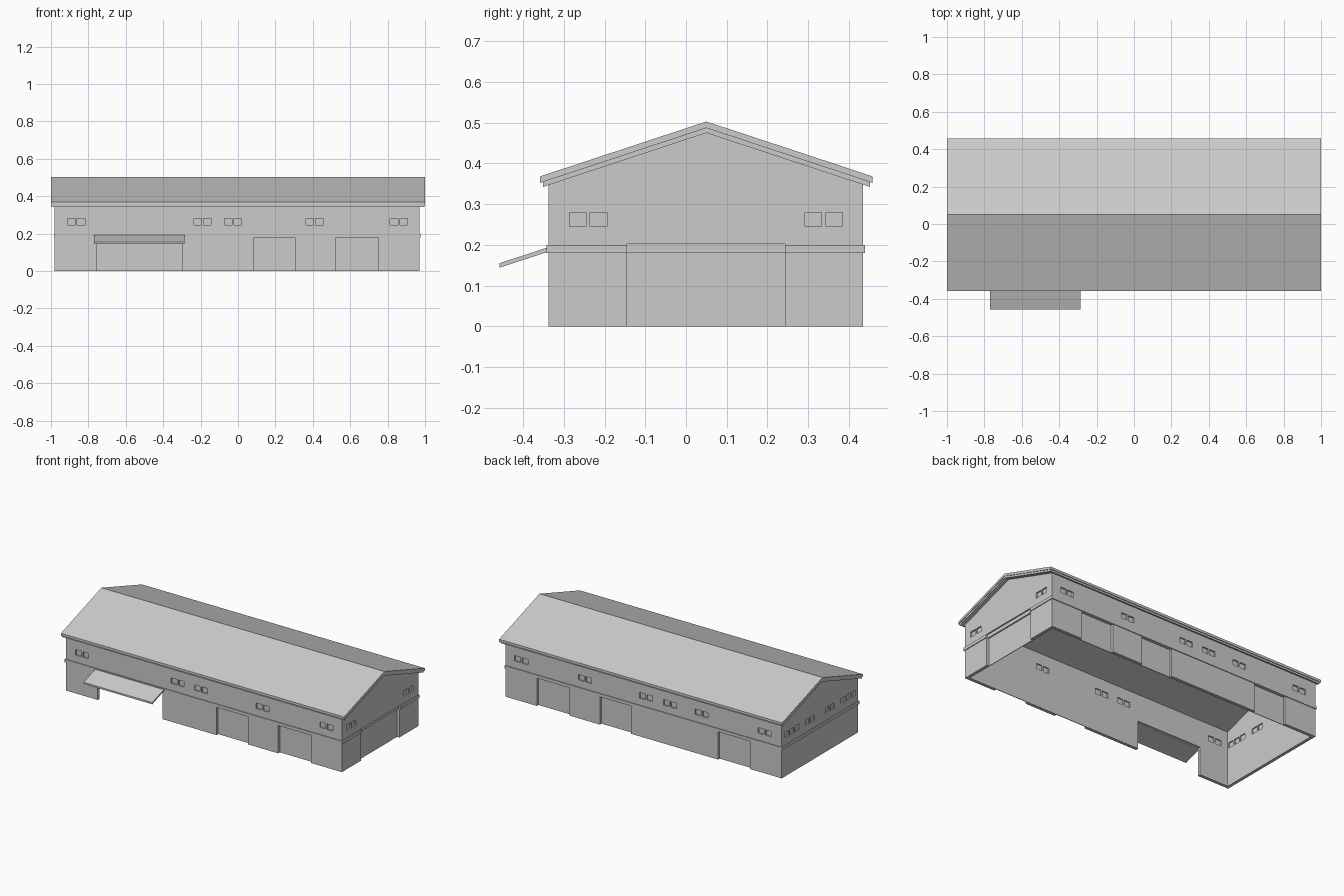
import bpy, bmesh

if "Cube" in bpy.data.objects:
    bpy.data.objects.remove(bpy.data.objects["Cube"])

X0, X1, Y0, Y1 = -0.98, 0.97, -0.337, 0.434   # outer wall faces
T = 0.02                                       # wall thickness
RIDGE_Y, SLOPE = 0.05, 0.33


def add_box(bm, x0, x1, y0, y1, z0, z1):
    verts = bmesh.ops.create_cube(bm, size=1)["verts"]
    for v in verts:
        v.co = ((x0 + x1) / 2 + v.co.x * (x1 - x0),
                (y0 + y1) / 2 + v.co.y * (y1 - y0),
                (z0 + z1) / 2 + v.co.z * (z1 - z0))


def finish(name, bm):
    bmesh.ops.recalc_face_normals(bm, faces=bm.faces)
    me = bpy.data.meshes.new(name)
    bm.to_mesh(me)
    bm.free()
    ob = bpy.data.objects.new(name, me)
    bpy.context.collection.objects.link(ob)
    return ob


def boxes(name, items):
    bm = bmesh.new()
    for b in items:
        add_box(bm, *b)
    return finish(name, bm)


def prism(name, profile, x0, x1):
    """Extrude a (y, z) profile along x."""
    bm = bmesh.new()
    face = bm.faces.new([bm.verts.new((x0, y, z)) for y, z in profile])
    ext = bmesh.ops.extrude_face_region(bm, geom=[face])["geom"]
    bmesh.ops.translate(bm, vec=(x1 - x0, 0, 0),
                        verts=[g for g in ext if isinstance(g, bmesh.types.BMVert)])
    return finish(name, bm)


def cut(target, cutter):
    mod = target.modifiers.new("cut", "BOOLEAN")
    mod.operation = "DIFFERENCE"
    mod.solver = "EXACT"
    mod.object = cutter
    cutter.hide_render = True
    cutter.hide_set(True)


def on_wall(side, a0, a1, d0, d1, z0, z1):
    """Box on a wall: a = along the wall, d = depth inward from the outer face."""
    return {"front": (a0, a1, Y0 + d0, Y0 + d1, z0, z1),
            "back": (a0, a1, Y1 - d1, Y1 - d0, z0, z1),
            "left": (X0 + d0, X0 + d1, a0, a1, z0, z1),
            "right": (X1 - d1, X1 - d0, a0, a1, z0, z1)}[side]


# Wall shell with gable ends
def under_roof(y):
    return 0.478 - abs(y - RIDGE_Y) * SLOPE


walls = prism("walls", [(Y0, 0), (Y1, 0), (Y1, under_roof(Y1)),
                        (RIDGE_Y, under_roof(RIDGE_Y)), (Y0, under_roof(Y0))], X0, X1)
cut(walls, boxes("interior_cutter", [(X0 + T, X1 - T, Y0 + T, Y1 - T, -0.1, 0.7)]))

# Openings: windows and doors
windows = [("front", c, 2) for c in (-0.865, -0.19, -0.027, 0.41, 0.86)]
windows += [("back", c, 2) for c in (-0.86, -0.415, -0.19, -0.022, 0.41, 0.86)]
windows += [("right", -0.24, 2), ("right", 0.338, 2)]
windows += [("left", -0.055, 2), ("left", 0.148, 2), ("left", -0.238, 3), ("left", 0.328, 3)]
doors = [("front", 0.085, 0.305, 0.18), ("front", 0.52, 0.75, 0.18),
         ("back", 0.085, 0.305, 0.18), ("back", 0.52, 0.75, 0.18),
         ("back", -0.755, -0.53, 0.18), ("right", -0.145, 0.243, 0.203)]

window_cuts, panes = [], []
for side, c, n in windows:
    for i in range(n):
        a = c + (i - (n - 1) / 2) * 0.051
        r = (side, a - 0.0205, a + 0.0205)
        window_cuts.append(on_wall(*r, -0.03, T + 0.03, 0.245, 0.28))
        panes.append(on_wall(*r, 0.009, 0.013, 0.244, 0.281))
door_cuts = [on_wall(s, a, b, -0.03, T + 0.03, -0.05, h) for s, a, b, h in doors]
door_cuts.append(on_wall("front", -0.755, -0.297, -0.03, T + 0.03, -0.05, 0.18))
cut(walls, boxes("opening_cutter", window_cuts + door_cuts))
boxes("window_panes", panes)
boxes("door_panels", [on_wall(s, a, b, T - 0.004, T, 0, h) for s, a, b, h in doors])

# Thin rail around the building, broken at the wide end door
P = 0.005
boxes("wall_rail", [on_wall("front", X0 - P, X1 + P, -P, 0.004, 0.18, 0.2),
                    on_wall("back", X0 - P, X1 + P, -P, 0.004, 0.18, 0.2),
                    on_wall("left", Y0, Y1, -P, 0.004, 0.18, 0.2),
                    on_wall("right", Y0, -0.145, -P, 0.004, 0.18, 0.2),
                    on_wall("right", 0.243, Y1, -P, 0.004, 0.18, 0.2),
                    on_wall("right", -0.145, 0.243, 0.008, T, 0.18, 0.203)])


# Two-layer gable roof
def roof_layer(name, half, top, thick, x):
    drop = half * SLOPE
    e0, e1 = RIDGE_Y - half, RIDGE_Y + half
    prism(name, [(e0, top - drop), (e0, top - drop - thick), (RIDGE_Y, top - thick),
                 (e1, top - drop - thick), (e1, top - drop), (RIDGE_Y, top)], -x, x)


roof_layer("roof_sheet", 0.408, 0.503, 0.016, 1.0)
roof_layer("roof_base", 0.401, 0.487, 0.012, 0.996)

# Sloping canopy over the open entrance
prism("entrance_canopy", [(Y0, 0.195), (-0.458, 0.155), (-0.458, 0.144), (Y0, 0.184)],
      -0.77, -0.285)
